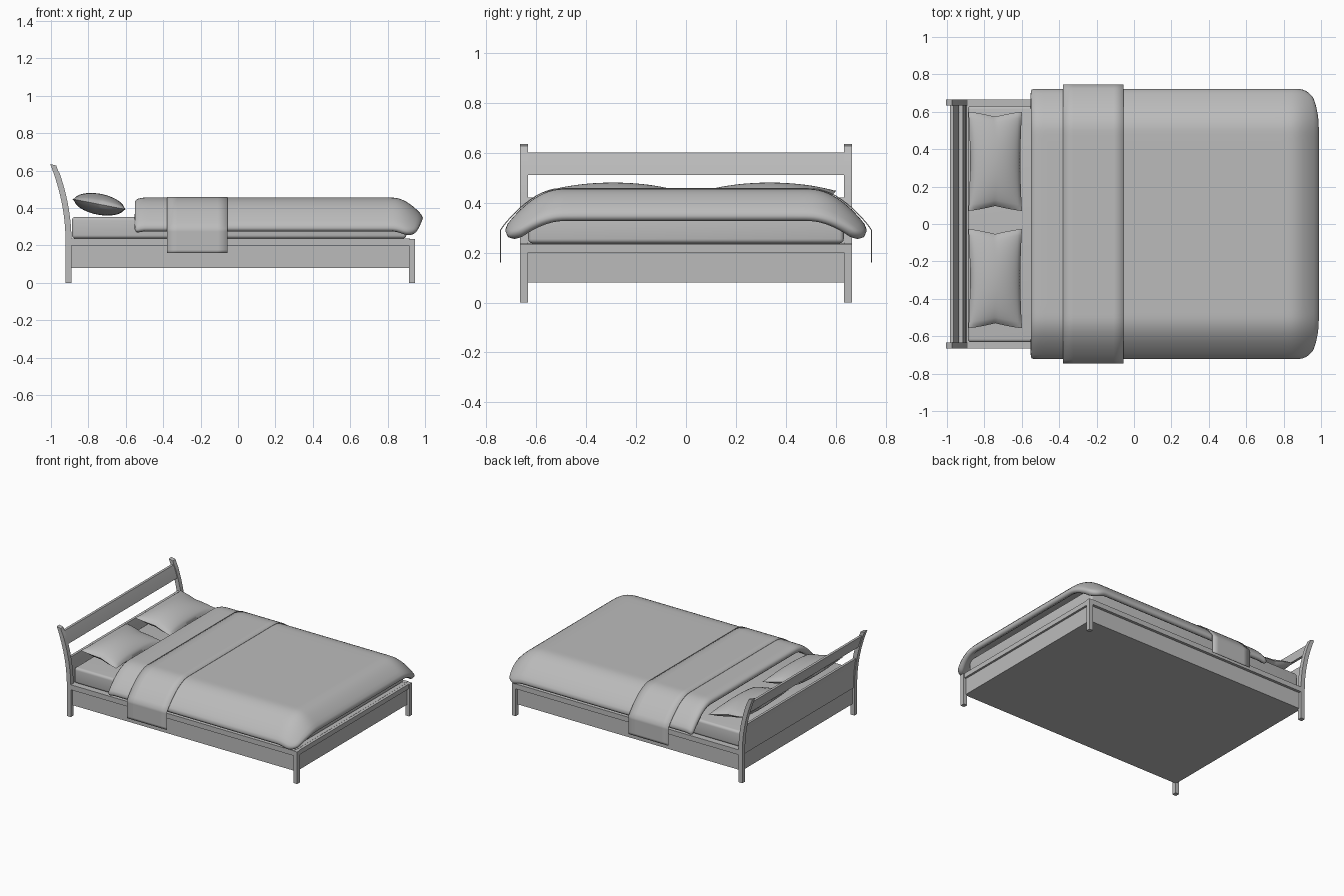
import bpy, bmesh, math
from mathutils import Matrix

cube = bpy.data.objects.get("Cube")
if cube:
    bpy.data.objects.remove(cube, do_unlink=True)

grey = bpy.data.materials.new("soft_grey")
grey.use_nodes = True
COLOUR = (0.5, 0.5, 0.5, 1)
grey.diffuse_color = COLOUR
grey.node_tree.nodes["Principled BSDF"].inputs["Base Color"].default_value = COLOUR


def finish(name, bm, smooth=None):
    bmesh.ops.recalc_face_normals(bm, faces=bm.faces)
    mesh = bpy.data.meshes.new(name)
    bm.to_mesh(mesh)
    bm.free()
    mesh.materials.append(grey)
    obj = bpy.data.objects.new(name, mesh)
    bpy.context.collection.objects.link(obj)
    if smooth:
        bpy.ops.object.select_all(action='DESELECT')
        obj.select_set(True)
        bpy.context.view_layer.objects.active = obj
        bpy.ops.object.shade_smooth_by_angle(angle=math.radians(smooth))
    return obj


def box(name, x0, x1, y0, y1, z0, z1, bevel=0):
    bm = bmesh.new()
    bmesh.ops.create_cube(bm, size=1)
    for v in bm.verts:
        v.co = ((x0 + x1) / 2 + v.co.x * (x1 - x0),
                (y0 + y1) / 2 + v.co.y * (y1 - y0),
                (z0 + z1) / 2 + v.co.z * (z1 - z0))
    if bevel:
        bmesh.ops.bevel(bm, geom=bm.edges[:], offset=bevel, segments=4,
                        profile=0.5, affect='EDGES')
    return finish(name, bm, 40 if bevel else None)


def lean(z):
    """Backward sweep of the headboard at height z."""
    return -0.08 * (max(0, z - 0.22) / 0.41) ** 2


def curved_board(name, xa, xb, y0, y1, z0, z1, steps=10):
    """Board between y0 and y1 whose side outline follows the sweep."""
    bm = bmesh.new()
    heights = [z0 + (z1 - z0) * i / steps for i in range(steps + 1)]
    outline = [(xa + lean(z), z) for z in heights]
    outline += [(xb + lean(z), z - 0.25 * (xb - xa) * (z > 0.6)) for z in reversed(heights)]
    face = bm.faces.new([bm.verts.new((x, y0, z)) for x, z in outline])
    ext = bmesh.ops.extrude_face_region(bm, geom=[face])
    for v in ext["geom"]:
        if isinstance(v, bmesh.types.BMVert):
            v.co.y = y1
    return finish(name, bm, 30)


def sheet(name, nu, nv, place, thickness, smooth=50, subdiv=1):
    """Grid placed by a function of (u, v) in -1..1, given thickness downward."""
    bm = bmesh.new()
    bmesh.ops.create_grid(bm, x_segments=nu, y_segments=nv, size=1)
    for v in bm.verts:
        v.co = place(v.co.x, v.co.y)
    obj = finish(name, bm, smooth)
    if obj.data.polygons[len(obj.data.polygons) // 2].normal.z < 0:
        obj.data.flip_normals()
    mod = obj.modifiers.new("Thickness", 'SOLIDIFY')
    mod.thickness, mod.offset = thickness, -1
    if subdiv:
        obj.modifiers.new("Soft", 'SUBSURF').levels = subdiv
        obj.modifiers["Soft"].render_levels = subdiv
    return obj


# Frame: legs, head posts, rails and closed skirt
for side, s in (("left", 1), ("right", -1)):
    ya, yb = sorted((s * 0.633, s * 0.665))
    curved_board(side + "_head_post", -0.922, -0.89, ya, yb, 0, 0.635, 24)
    box(side + "_foot_leg", 0.915, 0.945, ya, yb, 0, 0.235)
    box(side + "_rail", -0.89, 0.915, ya, yb, 0.2, 0.237)
box("foot_rail", 0.915, 0.94, -0.633, 0.633, 0.2, 0.235)
box("skirt", -0.905, 0.925, -0.645, 0.645, 0.08, 0.2)
box("platform", -0.9, 0.92, -0.633, 0.633, 0.195, 0.236)

# Headboard slats
curved_board("upper_slat", -0.914, -0.896, -0.633, 0.633, 0.51, 0.6)
curved_board("lower_panel", -0.914, -0.896, -0.633, 0.633, 0.2, 0.42)

# Mattress
box("mattress", -0.888, 0.9, -0.632, 0.632, 0.237, 0.352, 0.018)


# Duvet: flat on top, falling at both sides and the foot
def drop(d, reach, depth, power=2.0):
    return depth * (max(0, d) / reach) ** power


def duvet_place(u, v):
    x = 0.22 + 0.78 * u
    y = 0.735 * v
    # rounded foot corners
    pull = max(0, (x - 0.86) / 0.14)
    y *= 1 - 0.07 * pull ** 3
    x -= 0.035 * max(0, (abs(v) - 0.75) / 0.25) ** 2 * pull
    z = 0.456 - drop(abs(y) - 0.5, 0.235, 0.165, 1.9) - drop(x - 0.84, 0.16, 0.11, 1.7)
    z -= drop(-0.52 - x, 0.04, 0.015)
    return x, y, z


sheet("duvet", 40, 40, duvet_place, 0.045)


# Throw across the duvet with straight hanging ends
def throw_place(u, v):
    x = -0.217 + 0.162 * u
    d = abs(v) * 0.95
    y = min(d, 0.745)
    z = 0.459 - drop(y - 0.5, 0.245, 0.165, 1.9) - max(0, d - 0.745) * 0.134 / 0.205
    return x, math.copysign(y, v), z


sheet("throw", 6, 76, throw_place, 0.004, 40, 0)


# Pillows: two bulging layers with pinched corners, tilted toward the foot
def pillow(name, y):
    bm = bmesh.new()
    for s in (1, -1):
        new = bmesh.ops.create_grid(bm, x_segments=24, y_segments=32, size=1)["verts"]
        for p in new:
            u, v = p.co.x, p.co.y
            bulge = max(0, (1 - u * u) * (1 - v * v)) ** 0.55
            p.co = (0.146 * u * (1 - 0.06 * (1 - v * v)),
                    0.265 * v * (1 - 0.1 * (1 - abs(u)) ** 1.3),
                    s * 0.056 * bulge)
    bmesh.ops.remove_doubles(bm, verts=bm.verts, dist=0.0005)
    turn = Matrix.Translation((-0.742, y, 0.42)) @ Matrix.Rotation(math.radians(11), 4, 'Y')
    bmesh.ops.transform(bm, matrix=turn, verts=bm.verts)
    finish(name, bm, 60)


pillow("left_pillow", 0.335)
pillow("right_pillow", -0.292)
